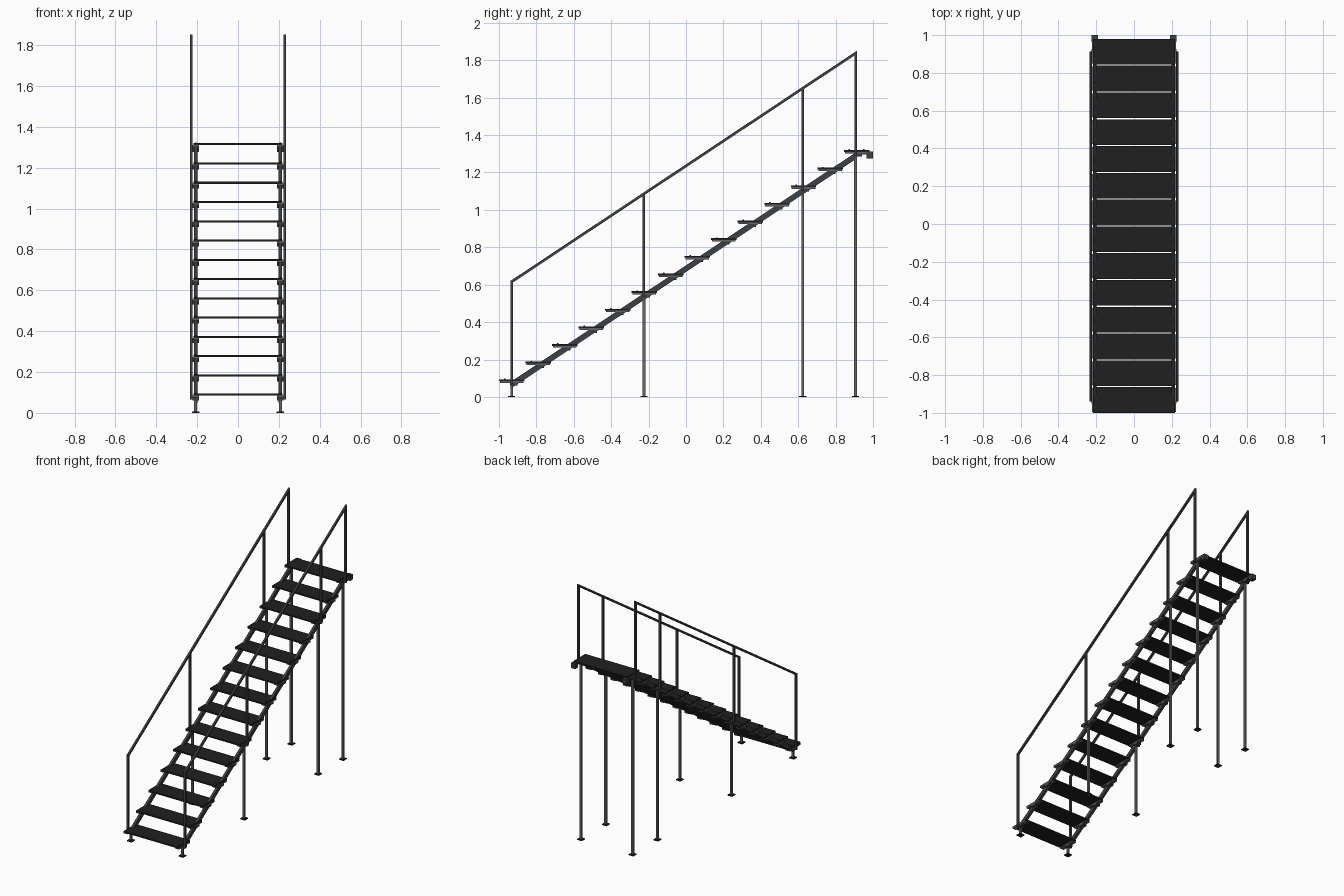
import bpy, bmesh, math
from mathutils import Vector, Matrix

cube = bpy.data.objects.get("Cube")
if cube:
    bpy.data.objects.remove(cube, do_unlink=True)


def material(name, rgb):
    m = bpy.data.materials.new(name)
    m.use_nodes = True
    m.diffuse_color = (*rgb, 1)
    m.node_tree.nodes["Principled BSDF"].inputs["Base Color"].default_value = (*rgb, 1)
    return m


BLACK = material("black tread", (0.014, 0.014, 0.014))
STEEL = material("dark blue steel", (0.045, 0.05, 0.058))
GREY = material("grey steel", (0.13, 0.13, 0.135))


def finish(name, bm, mat):
    bmesh.ops.recalc_face_normals(bm, faces=bm.faces)
    mesh = bpy.data.meshes.new(name)
    bm.to_mesh(mesh)
    bm.free()
    mesh.materials.append(mat)
    ob = bpy.data.objects.new(name, mesh)
    bpy.context.collection.objects.link(ob)
    return ob


def box(name, centre, size, mat):
    bm = bmesh.new()
    bmesh.ops.create_cube(bm, size=1, matrix=Matrix.Translation(centre) @ Matrix.Diagonal((*size, 1)))
    return finish(name, bm, mat)


def bar(name, x, a, b, width, height, mat):
    """Sloped rectangular bar in the plane x, with plumb-cut ends."""
    bm = bmesh.new()
    ends = [[bm.verts.new((x + sx * width / 2, y, z + sz * height / 2))
             for sx, sz in ((-1, -1), (1, -1), (1, 1), (-1, 1))] for y, z in (a, b)]
    bm.faces.new(ends[0])
    bm.faces.new(ends[1])
    for i in range(4):
        j = (i + 1) % 4
        bm.faces.new((ends[0][i], ends[0][j], ends[1][j], ends[1][i]))
    return finish(name, bm, mat)


def bolt(name, x, y, z):
    bm = bmesh.new()
    bmesh.ops.create_cone(bm, cap_ends=True, segments=6, radius1=0.004, radius2=0.004,
                          depth=0.005, matrix=Matrix.Translation((x, y, z)))
    return finish(name, bm, STEEL)


STEPS = 14
FIRST, LAST = Vector((-0.932, 0.094)), Vector((0.912, 1.32))
STEP = (LAST - FIRST) / (STEPS - 1)
SLOPE = STEP.y / STEP.x
LEG_X, RAIL_X = 0.207, 0.229
POSTS = (-0.932, -0.225, 0.624, 0.907)


def rail_z(y):
    return 0.616 + (y - POSTS[0]) * (1.838 - 0.616) / (POSTS[-1] - POSTS[0])


def stringer_z(y):
    return 0.066 + (y - POSTS[0]) * SLOPE


# Treads, each with side brackets and bolts
for i in range(STEPS):
    y, top = FIRST + STEP * i
    box(f"tread_{i + 1}", (0, y, top - 0.005), (0.436, 0.136, 0.01), BLACK)
    for side, s in (("left", 1), ("right", -1)):
        box(f"bracket_{side}_{i + 1}", (s * LEG_X, y, top - 0.014), (0.03, 0.126, 0.009), GREY)
        box(f"clamp_{side}_{i + 1}", (s * LEG_X, y + 0.01, top - 0.026), (0.03, 0.04, 0.016), STEEL)
        for k in (-1, 1):
            bolt(f"bolt_{side}_{i + 1}", s * LEG_X, y + k * 0.038, top + 0.002)

for side, s in (("left", 1), ("right", -1)):
    # Sloped stringer and handrail
    bar(f"stringer_{side}", s * LEG_X, (POSTS[0], stringer_z(POSTS[0])),
        (POSTS[-1], stringer_z(POSTS[-1])), 0.018, 0.036, STEEL)
    bar(f"handrail_{side}", s * RAIL_X, (POSTS[0] - 0.007, rail_z(POSTS[0] - 0.007)),
        (POSTS[-1] + 0.007, rail_z(POSTS[-1] + 0.007)), 0.014, 0.017, STEEL)

    # Rail posts, support legs and foot plates
    for n, y in enumerate(POSTS):
        low, high = stringer_z(y), rail_z(y)
        box(f"rail_post_{side}_{n + 1}", (s * RAIL_X, y, (low + high) / 2),
            (0.014, 0.014, high - low), STEEL)
        box(f"leg_{side}_{n + 1}", (s * LEG_X, y, low / 2), (0.015, 0.015, low), GREY)
        box(f"foot_plate_{side}_{n + 1}", (s * LEG_X, y, 0.003), (0.038, 0.038, 0.006), BLACK)

    # Top landing arm and mounting block
    box(f"landing_arm_{side}", (s * LEG_X, 0.945, 1.303), (0.018, 0.08, 0.014), STEEL)
    box(f"mounting_block_{side}", (s * LEG_X, 0.982, 1.294), (0.034, 0.036, 0.036), STEEL)
